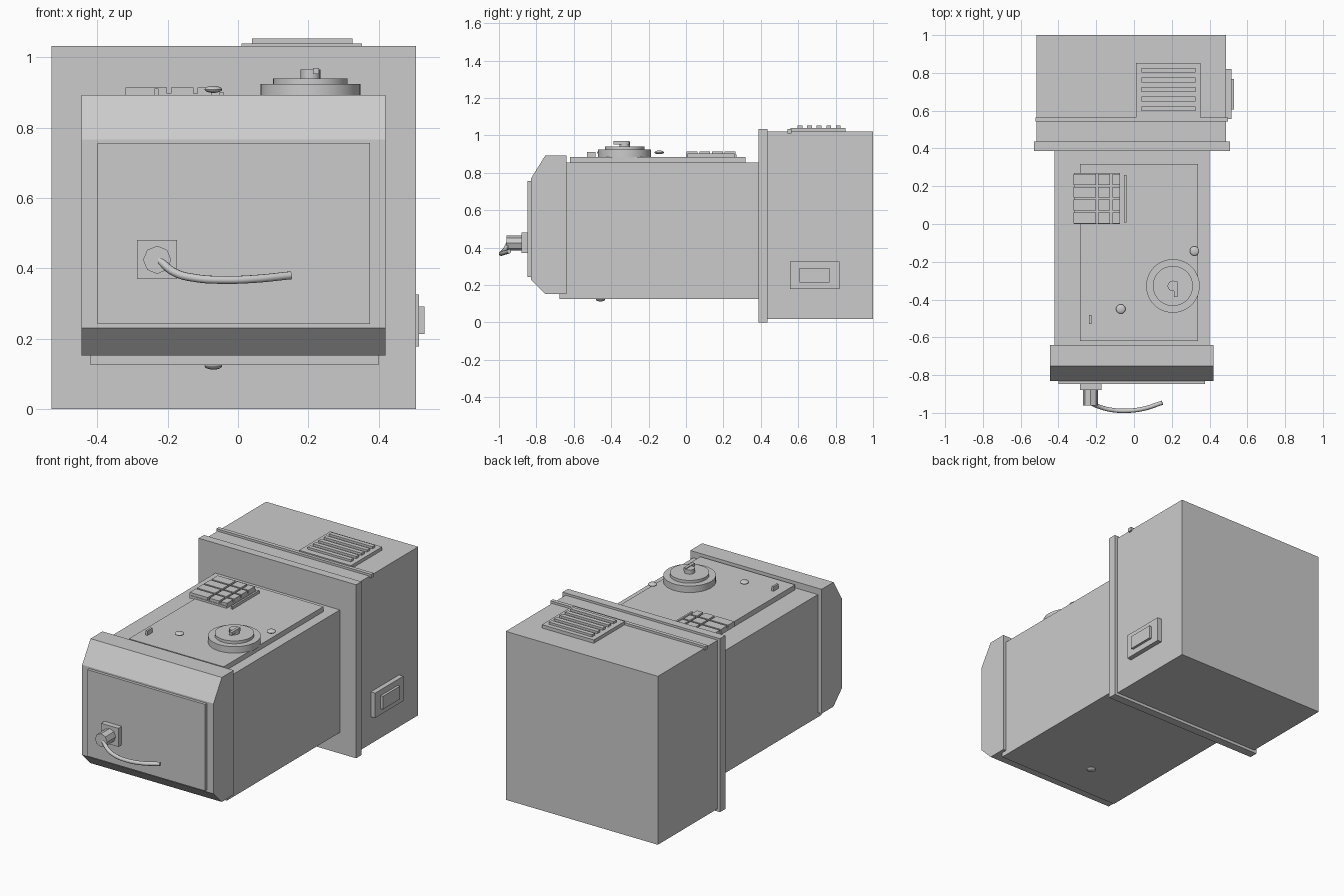
import bpy, bmesh
from mathutils import Matrix, Vector

cube = bpy.data.objects.get("Cube")
if cube:
    bpy.data.objects.remove(cube, do_unlink=True)

grey = bpy.data.materials.new("plain_grey")
grey.use_nodes = True
grey.diffuse_color = (0.6, 0.6, 0.6, 1)
grey.node_tree.nodes["Principled BSDF"].inputs["Base Color"].default_value = (0.6, 0.6, 0.6, 1)


def finish(name, bm, smooth=False):
    bmesh.ops.recalc_face_normals(bm, faces=bm.faces)
    mesh = bpy.data.meshes.new(name)
    bm.to_mesh(mesh)
    bm.free()
    mesh.materials.append(grey)
    obj = bpy.data.objects.new(name, mesh)
    bpy.context.collection.objects.link(obj)
    if smooth:
        bpy.ops.object.select_all(action='DESELECT')
        obj.select_set(True)
        bpy.context.view_layer.objects.active = obj
        bpy.ops.object.shade_smooth_by_angle()
    return obj


def add_box(bm, x, y, z):
    size = Matrix.Diagonal((x[1] - x[0], y[1] - y[0], z[1] - z[0], 1))
    centre = Matrix.Translation((sum(x) / 2, sum(y) / 2, sum(z) / 2))
    bmesh.ops.create_cube(bm, size=1, matrix=centre @ size)


def box(name, x, y, z):
    bm = bmesh.new()
    add_box(bm, x, y, z)
    return finish(name, bm)


def cylinder(name, centre, radius, depth, sides=48, axis='Z'):
    bm = bmesh.new()
    turn = Matrix.Rotation(1.5708, 4, 'X') if axis == 'Y' else Matrix()
    bmesh.ops.create_cone(bm, cap_ends=True, segments=sides, radius1=radius, radius2=radius,
                          depth=depth, matrix=Matrix.Translation(centre) @ turn)
    return finish(name, bm, smooth=sides > 8)


def button(name, centre):
    bm = bmesh.new()
    squash = Matrix.Diagonal((0.025, 0.025, 0.01, 1))
    bmesh.ops.create_uvsphere(bm, u_segments=24, v_segments=12, radius=1,
                              matrix=Matrix.Translation(centre) @ squash)
    return finish(name, bm, smooth=True)


# Rear housing with collar and top rail
box("rear_housing", (-0.515, 0.487), (0.42, 1.0), (0.017, 1.02))
box("collar", (-0.53, 0.507), (0.387, 0.437), (0, 1.033))
box("top_rail", (-0.522, 0.497), (0.542, 0.565), (1.01, 1.033))

# Vent with slats
box("vent_plate", (0.01, 0.352), (0.56, 0.853), (1.01, 1.04))
bm = bmesh.new()
for i in range(5):
    y = 0.61 + 0.051 * i
    add_box(bm, (0.04, 0.325), (y - 0.013, y + 0.013), (1.035, 1.053))
finish("vent_slats", bm)

# Side latch
box("side_latch_plate", (0.48, 0.515), (0.555, 0.82), (0.178, 0.326))
box("side_latch", (0.51, 0.53), (0.607, 0.767), (0.213, 0.291))

# Main body and raised top panel
box("main_body", (-0.42, 0.4), (-0.676, 0.4), (0.125, 0.855))
box("top_panel", (-0.285, 0.34), (-0.62, 0.318), (0.85, 0.885))

# Front cap, a chamfered profile extruded sideways
profile = [(-0.64, 0.152), (-0.752, 0.152), (-0.83, 0.23),
           (-0.83, 0.767), (-0.752, 0.893), (-0.64, 0.893)]
bm = bmesh.new()
face = bm.faces.new([bm.verts.new((-0.445, y, z)) for y, z in profile])
grown = bmesh.ops.extrude_face_region(bm, geom=[face])["geom"]
bmesh.ops.translate(bm, vec=(0.865, 0, 0),
                    verts=[v for v in grown if isinstance(v, bmesh.types.BMVert)])
finish("front_cap", bm)
box("door_panel", (-0.4, 0.376), (-0.847, -0.82), (0.242, 0.757))

# Door handle
box("handle_plate", (-0.287, -0.173), (-0.879, -0.84), (0.37, 0.48))
cylinder("handle_stub", (-0.23, -0.91, 0.424), 0.04, 0.1, 8, 'Y')
path = [(-0.225, -0.95, 0.424), (-0.18, -0.969, 0.388), (-0.12, -0.984, 0.372),
        (-0.04, -0.989, 0.367), (0.05, -0.978, 0.37), (0.15, -0.946, 0.38)]
curve = bpy.data.curves.new("lever", 'CURVE')
curve.dimensions = '3D'
curve.bevel_depth = 0.0115
curve.bevel_resolution = 3
curve.use_fill_caps = True
curve.resolution_u = 6
spline = curve.splines.new('BEZIER')
spline.bezier_points.add(len(path) - 1)
for point, co in zip(spline.bezier_points, path):
    point.co = Vector(co)
    point.handle_left_type = point.handle_right_type = 'AUTO'
curve.materials.append(grey)
bpy.context.collection.objects.link(bpy.data.objects.new("handle_lever", curve))

# Keypad
box("keypad_base", (-0.318, -0.075), (0, 0.27), (0.88, 0.897))
bm = bmesh.new()
for x in ((-0.32, -0.202), (-0.19, -0.127), (-0.115, -0.075)):
    for row in range(4):
        y = 0.003 + 0.068 * row
        add_box(bm, x, (y, y + 0.058), (0.89, 0.914))
finish("keypad_keys", bm)
box("keypad_strip", (-0.052, -0.041), (0.007, 0.26), (0.88, 0.902))

# Dial
dial = (0.206, -0.328)
cylinder("dial_base", (*dial, 0.902), 0.142, 0.043)
cylinder("dial_step", (*dial, 0.925), 0.106, 0.031)
cylinder("dial_knob", (*dial, 0.95), 0.028, 0.032, 24)
box("dial_pointer", (0.213, 0.23), (-0.387, -0.305), (0.952, 0.97))

# Small buttons and marker
button("front_button", (-0.07, -0.45, 0.909))
button("side_button", (0.32, -0.143, 0.909))
button("underside_button", (-0.07, -0.457, 0.122))
box("marker", (-0.238, -0.226), (-0.53, -0.483), (0.88, 0.912))
